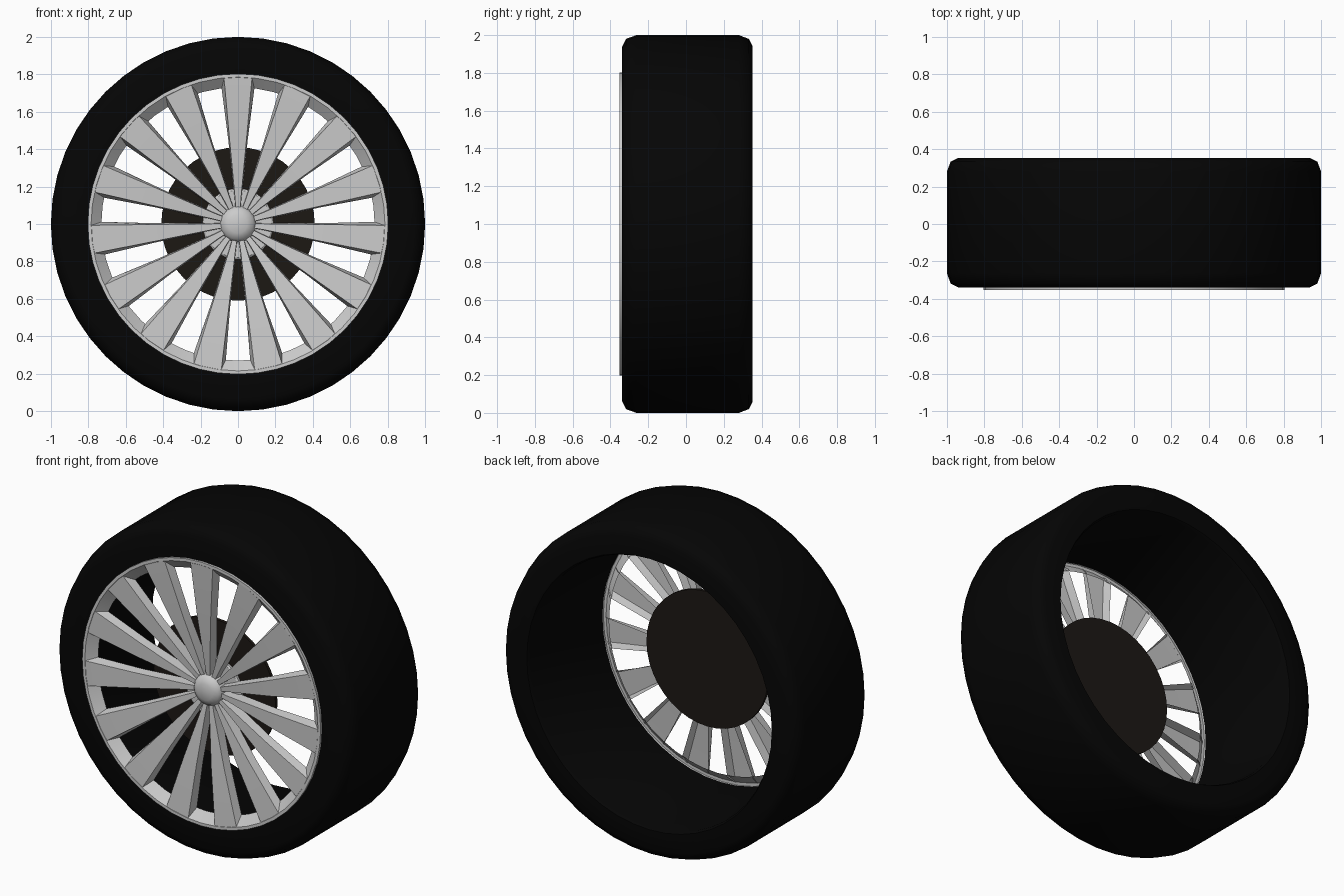
import bpy, bmesh, math
from mathutils import Matrix

if "Cube" in bpy.data.objects:
    bpy.data.objects.remove(bpy.data.objects["Cube"])


def material(name, rgb):
    m = bpy.data.materials.new(name)
    m.diffuse_color = (*rgb, 1)
    m.use_nodes = True
    m.node_tree.nodes["Principled BSDF"].inputs["Base Color"].default_value = m.diffuse_color
    return m


def finish(name, bm, mat=None, angle=30):
    bmesh.ops.recalc_face_normals(bm, faces=bm.faces)
    me = bpy.data.meshes.new(name)
    bm.to_mesh(me)
    bm.free()
    ob = bpy.data.objects.new(name, me)
    bpy.context.collection.objects.link(ob)
    ob.location = (0, 0, 1)
    if mat:
        me.materials.append(mat)
    bpy.ops.object.select_all(action='DESELECT')
    ob.select_set(True)
    bpy.context.view_layer.objects.active = ob
    bpy.ops.object.shade_smooth_by_angle(angle=math.radians(angle))
    return ob


def lathe(name, profile, sides, closed, mat=None, angle=30):
    """Turn (radius, y) points around the wheel axis."""
    bm = bmesh.new()
    vs = [bm.verts.new((r, y, 0)) for r, y in profile]
    for a, b in zip(vs, vs[1:] + (vs[:1] if closed else [])):
        bm.edges.new((a, b))
    bmesh.ops.spin(bm, geom=bm.verts[:] + bm.edges[:], cent=(0, 0, 0), axis=(0, 1, 0),
                   angle=2 * math.pi, steps=sides, use_merge=True)
    bmesh.ops.remove_doubles(bm, verts=bm.verts, dist=1e-4)
    return finish(name, bm, mat, angle)


black = material("rubber", (0.0015, 0.0015, 0.0015))
brown = material("dark_iron", (0.012, 0.009, 0.007))

# Tyre with bevelled shoulders, open through the middle
lathe("tyre", [(0.80, -0.338), (0.94, -0.338), (0.98, -0.318), (1.0, -0.262),
               (1.0, 0.28), (0.98, 0.333), (0.94, 0.353), (0.825, 0.353),
               (0.815, 0.335), (0.80, -0.30)], 48, True, black, 60)

# Rim ring: outer lip, front face and sloping inner wall, open behind
lathe("rim_ring", [(0.803, -0.318), (0.803, -0.352), (0.785, -0.352), (0.73, -0.303)], 48, False)

# Fifteen tapered spokes, open behind, sloping in towards the hub
N = 15
# stations: radius, front width, extra back width, front y, back y
stations = [(0.06, 0.022, 0.002, -0.285, -0.225), (0.14, 0.032, 0.003, -0.294, -0.23),
            (0.45, 0.09, 0.007, -0.328, -0.275), (0.785, 0.15, 0.014, -0.351, -0.303)]
bm = bmesh.new()
for i in range(N):
    rot = Matrix.Rotation(2 * math.pi * i / N, 4, 'Y')
    rings = []
    for r, w, extra, yf, yb in stations:
        h, g = w / 2, w / 2 + extra
        rb = min(r, 0.735)
        pts = [(-g, yb, rb), (-h, yf, r), (h, yf, r), (g, yb, rb)]
        rings.append([bm.verts.new(rot @ Matrix.Translation(p).translation) for p in pts])
    for a, b in zip(rings, rings[1:]):
        for k in range(3):
            bm.faces.new((a[k], a[k + 1], b[k + 1], b[k]))
finish("spokes", bm)

# Domed centre cap
lathe("centre_cap", [(0, -0.325), (0.05, -0.321), (0.082, -0.306), (0.098, -0.28),
                     (0.098, -0.225)], 16, False, None, 45)

# Hub plate on the brake disc
lathe("hub_plate", [(0, -0.245), (0.18, -0.245), (0.19, -0.238), (0.19, -0.215)], 32, False)

# Brake disc
lathe("brake_disc", [(0, -0.225), (0.41, -0.225), (0.41, -0.205), (0, -0.205)], 40, False, brown)
